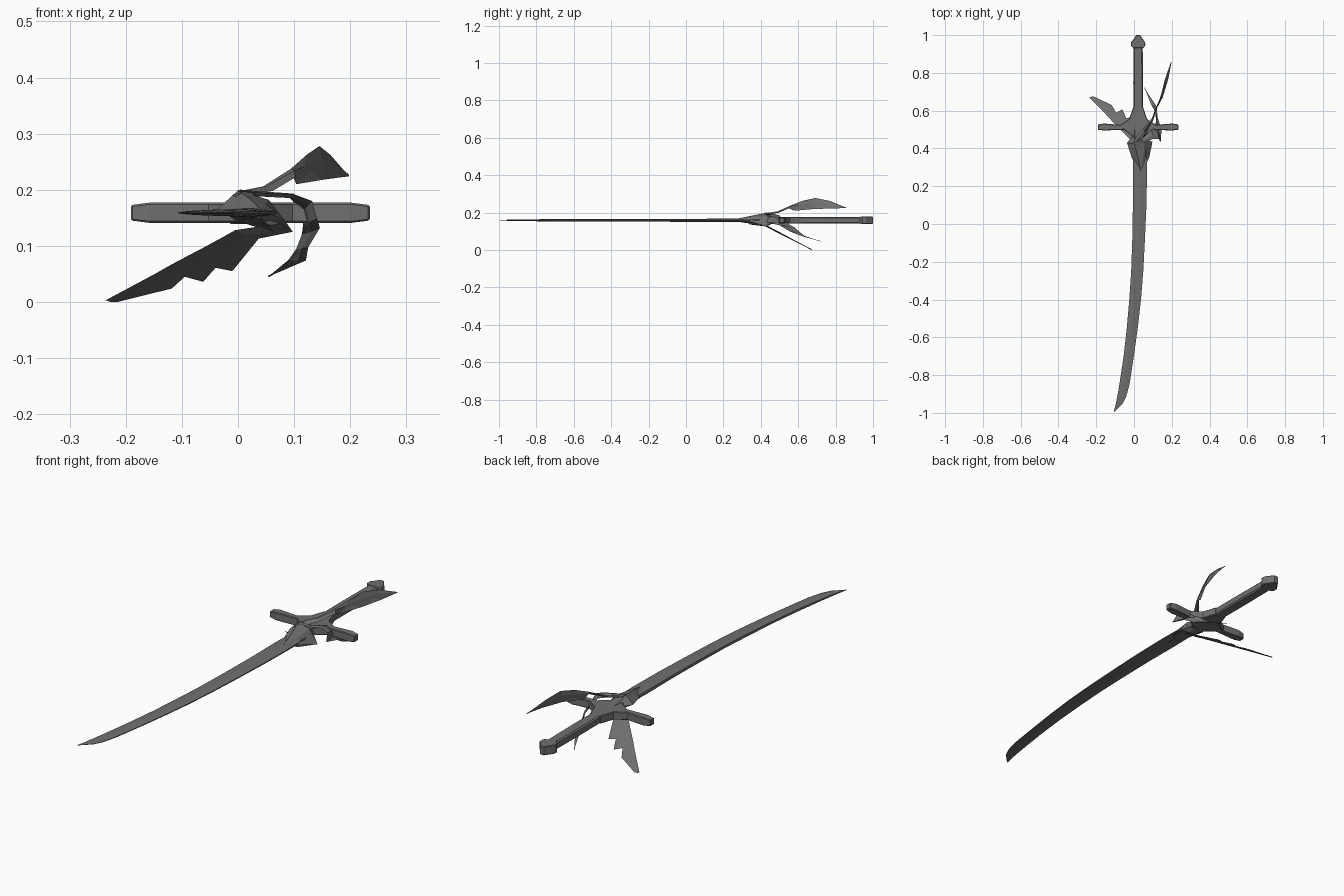
import bpy, bmesh, math
from mathutils import Vector

CX, CZ = 0.022, 0.159      # handle axis
steel = bpy.data.materials.new("dark_steel")
steel.diffuse_color = (0.16, 0.16, 0.16, 1)


def finish(name, bm):
    bmesh.ops.remove_doubles(bm, verts=bm.verts, dist=1e-5)
    bmesh.ops.recalc_face_normals(bm, faces=bm.faces)
    mesh = bpy.data.meshes.new(name)
    bm.to_mesh(mesh)
    bm.free()
    mesh.materials.append(steel)
    obj = bpy.data.objects.new(name, mesh)
    bpy.context.collection.objects.link(obj)
    return obj


def loft(name, rings):
    """Skin a list of equal-length closed rings and cap both ends."""
    bm = bmesh.new()
    rows = [[bm.verts.new(p) for p in ring] for ring in rings]
    n = len(rows[0])
    for a, b in zip(rows, rows[1:]):
        for i in range(n):
            j = (i + 1) % n
            bm.faces.new((a[i], a[j], b[j], b[i]))
    bm.faces.new(rows[0])
    bm.faces.new(rows[-1])
    return finish(name, bm)


def fin(name, lead, trail, thick):
    """Thin fin, thickest at its middle, spanned between two edges."""
    rings = []
    for i, (a, b) in enumerate(zip(lead, trail)):
        a, b = Vector(a), Vector(b)
        k, p = min(i + 1, len(lead) - 1), max(i - 1, 0)
        along = Vector(lead[k]) + Vector(trail[k]) - Vector(lead[p]) - Vector(trail[p])
        n = along.cross(b - a).normalized() * thick * (1 - 0.7 * i / len(lead))
        m = a.lerp(b, 0.4)
        rings.append([a, m + n, b, m - n])
    return loft(name, rings)


def plate(name, half, z0, z1, bevel, taper_from=9.0):
    """Mirror a half outline about the handle axis, extrude it, thin the far ends."""
    outline = [(CX - x, y) for x, y in half] + [(CX + x, y) for x, y in reversed(half) if x > 0]
    bm = bmesh.new()
    face = bm.faces.new([bm.verts.new((x, y, z0)) for x, y in outline])
    ext = bmesh.ops.extrude_face_region(bm, geom=[face])
    for v in ext["geom"]:
        if isinstance(v, bmesh.types.BMVert):
            v.co.z = z1
    for v in bm.verts:
        if abs(v.co.x - CX) > taper_from:
            v.co.z = CZ + (v.co.z - CZ) * 0.76
    bmesh.ops.triangulate(bm, faces=[f for f in bm.faces if len(f.verts) > 4])
    obj = finish(name, bm)
    mod = obj.modifiers.new("edge_chamfer", "BEVEL")
    mod.width, mod.segments = bevel, 1
    mod.limit_method, mod.angle_limit = "ANGLE", math.radians(60)
    return obj


# Curved blade: y, spine x, edge x, half thickness
stations = [(0.44, -0.003, 0.065, 0.009), (0.28, -0.006, 0.069, 0.009), (0.10, -0.006, 0.066, 0.008),
            (-0.08, -0.009, 0.058, 0.008), (-0.25, -0.015, 0.049, 0.007), (-0.40, -0.025, 0.037, 0.007),
            (-0.55, -0.038, 0.020, 0.006), (-0.70, -0.055, -0.001, 0.006), (-0.84, -0.076, -0.022, 0.005),
            (-0.91, -0.088, -0.040, 0.004), (-0.95, -0.096, -0.060, 0.003), (-0.995, -0.107, -0.105, 0.001)]
rings = []
for y, s, e, t in stations:
    m = s + (e - s) * 0.45
    rings.append([(s, y, CZ - t * .8), (m, y, CZ - t), (e, y, CZ - t * .3),
                  (e, y, CZ + t * .3), (m, y, CZ + t), (s, y, CZ + t * .8)])
loft("blade", rings)

# Tilted, faceted collar where the blade meets the guard
collar = [
    (0.28, [(.030, .160), (.036, .169), (.040, .166), (.046, .159), (.040, .150), (.034, .150)]),
    (0.35, [(-.012, .162), (.022, .183), (.050, .175), (.080, .150), (.048, .141), (.015, .148)]),
    (0.43, [(-.037, .165), (.000, .199), (.055, .182), (.097, .126), (.050, .128), (.000, .144)]),
    (0.46, [(-.012, .163), (.005, .185), (.040, .176), (.058, .148), (.040, .140), (.008, .146)]),
    (0.51, [(-.010, .160), (.005, .176), (.038, .176), (.054, .158), (.040, .142), (.005, .142)])]
loft("collar", [[(x, y, z) for x, z in ring] for y, ring in collar])

# Cross guard with flared centre and thinned arm tips
plate("guard", [(0, .43), (.018, .43), (.032, .465), (.075, .499), (.18, .495), (.213, .499),
                (.213, .527), (.18, .532), (.095, .525), (.048, .555), (.026, .62), (0, .62)],
      .141, .177, .003, taper_from=.2)

# Flat-sided grip with chamfered edges
plate("grip", [(0, .58), (.025, .58), (.026, .75), (.024, .94), (0, .94)], .141, .177, .006)

# Pommel
plate("pommel", [(0, .93), (.026, .93), (.038, .945), (.037, .962), (.020, .985), (.010, 1.0), (0, 1.0)],
      .139, .179, .003)


# Lower jagged wing, lying in one plane that drops toward the pommel
def on_plane(pts):
    return [(x, .42 + (.133 - z) / .52, z) for x, z in pts]


fin("lower_wing",
    [(.045, .33, .142)] + on_plane([(.040, .135), (-.005, .128), (-.030, .114), (-.065, .095),
                                    (-.090, .082), (-.120, .066), (-.150, .049), (-.236, .003)]),
    [(.075, .36, .140)] + on_plane([(.097, .125), (.037, .113), (-.010, .055), (-.040, .061),
                                    (-.062, .036), (-.095, .045), (-.118, .024), (-.215, .000)]),
    .005)

# Upper swept wing
fin("upper_wing",
    [(-.010, .41, .190), (.010, .46, .199), (.045, .50, .206), (.095, .56, .238), (.122, .62, .262),
     (.145, .69, .278), (.165, .77, .262), (.196, .858, .226)],
    [(.020, .40, .188), (.035, .44, .193), (.062, .48, .198), (.102, .55, .222), (.104, .58, .210),
     (.152, .67, .218), (.182, .77, .222), (.198, .855, .224)],
    .005)

# Side claw hooking down around the guard
fin("side_claw",
    [(.000, .42, .199), (.050, .43, .194), (.100, .45, .192), (.132, .45, .180), (.141, .43, .148),
     (.146, .50, .132), (.125, .56, .097), (.121, .62, .074), (.054, .722, .045)],
    [(.010, .45, .190), (.050, .46, .189), (.093, .50, .185), (.114, .52, .160), (.116, .55, .138),
     (.114, .58, .121), (.104, .61, .095), (.090, .635, .075), (.056, .720, .047)],
    .005)
